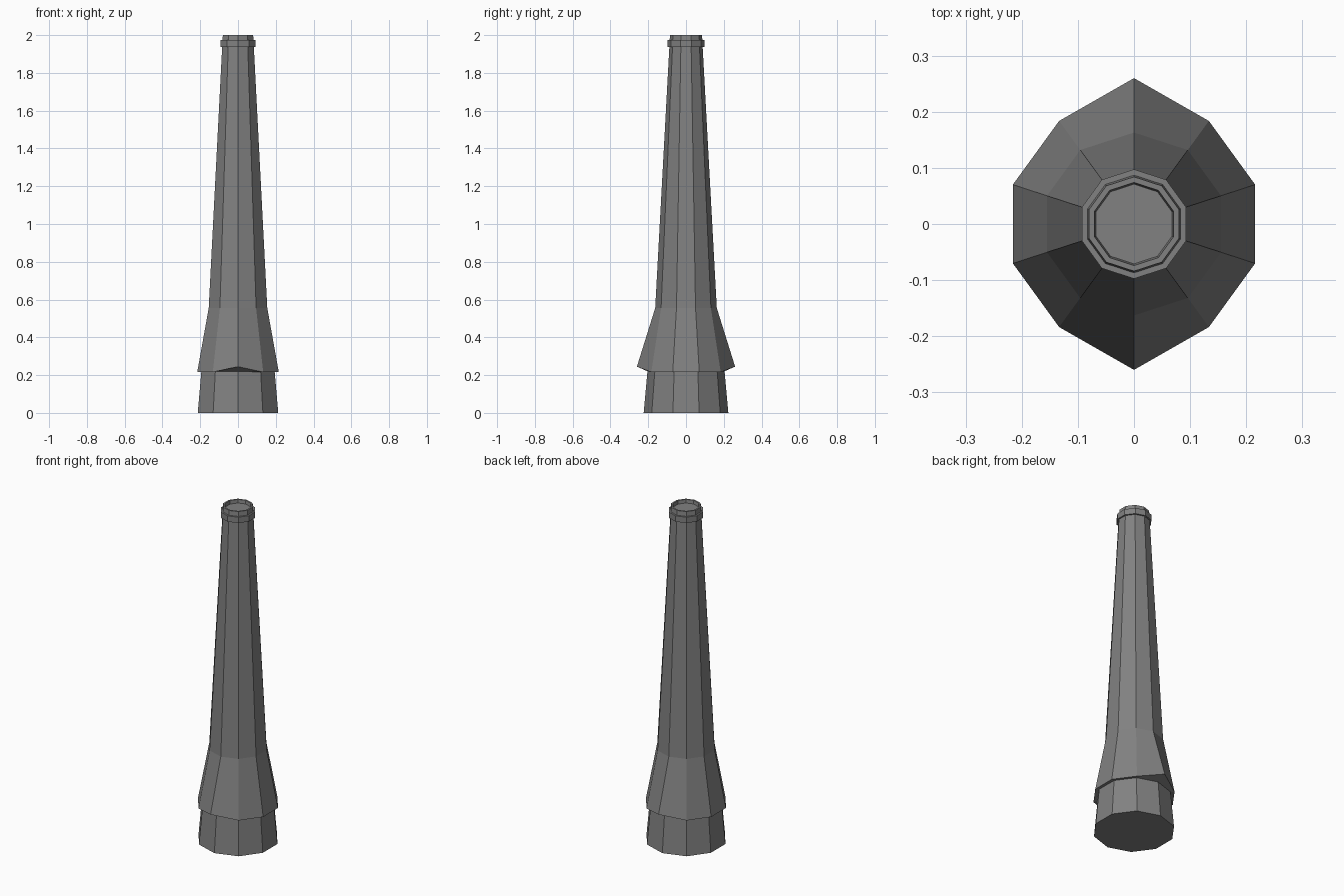
import bpy, bmesh, math

if "Cube" in bpy.data.objects:
    bpy.data.objects.remove(bpy.data.objects["Cube"])

SIDES = 10

metal = bpy.data.materials.new("dark grey metal")
metal.diffuse_color = (0.22, 0.22, 0.22, 1)
metal.use_nodes = True
metal.node_tree.nodes["Principled BSDF"].inputs["Base Color"].default_value = metal.diffuse_color


def lathe(name, profile, tweak=None):
    """Ten-sided closed solid from (radius, z) rings, corners on the y axis."""
    bm = bmesh.new()
    rings = []
    for r, z in profile:
        ring = []
        for i in range(SIDES):
            a = math.pi / 2 + 2 * math.pi * i / SIDES
            ring.append(bm.verts.new((r * math.cos(a), r * math.sin(a), z)))
        rings.append(ring)
    for low, high in zip(rings, rings[1:]):
        for i in range(SIDES):
            j = (i + 1) % SIDES
            bm.faces.new((low[i], low[j], high[j], high[i]))
    bm.faces.new(rings[0][::-1])
    bm.faces.new(rings[-1])
    if tweak:
        tweak(rings)
    bmesh.ops.recalc_face_normals(bm, faces=bm.faces)
    mesh = bpy.data.meshes.new(name)
    bm.to_mesh(mesh)
    bm.free()
    mesh.materials.append(metal)
    obj = bpy.data.objects.new(name, mesh)
    bpy.context.collection.objects.link(obj)
    return obj


def pull_tips(rings):
    """Draw the front and back corners of the skirt outward and up."""
    for i in (0, SIDES // 2):
        v = rings[1][i]
        v.co.y = math.copysign(0.26, v.co.y)
        v.co.z = 0.245


# Tapered foot
lathe("base", [(0.224, 0), (0.204, 0.22)])

# Flared skirt and long tapered shaft
lathe("shaft", [(0.203, 0.22), (0.227, 0.216), (0.163, 0.555), (0.088, 1.94)], pull_tips)

# Raised band near the top
lathe("collar", [(0.086, 1.938), (0.0975, 1.938), (0.0975, 1.973), (0.086, 1.973)])

# Short neck with a shallow recess in its end
lathe("neck", [(0.087, 1.973), (0.084, 2.0), (0.074, 2.0), (0.071, 1.98)])
